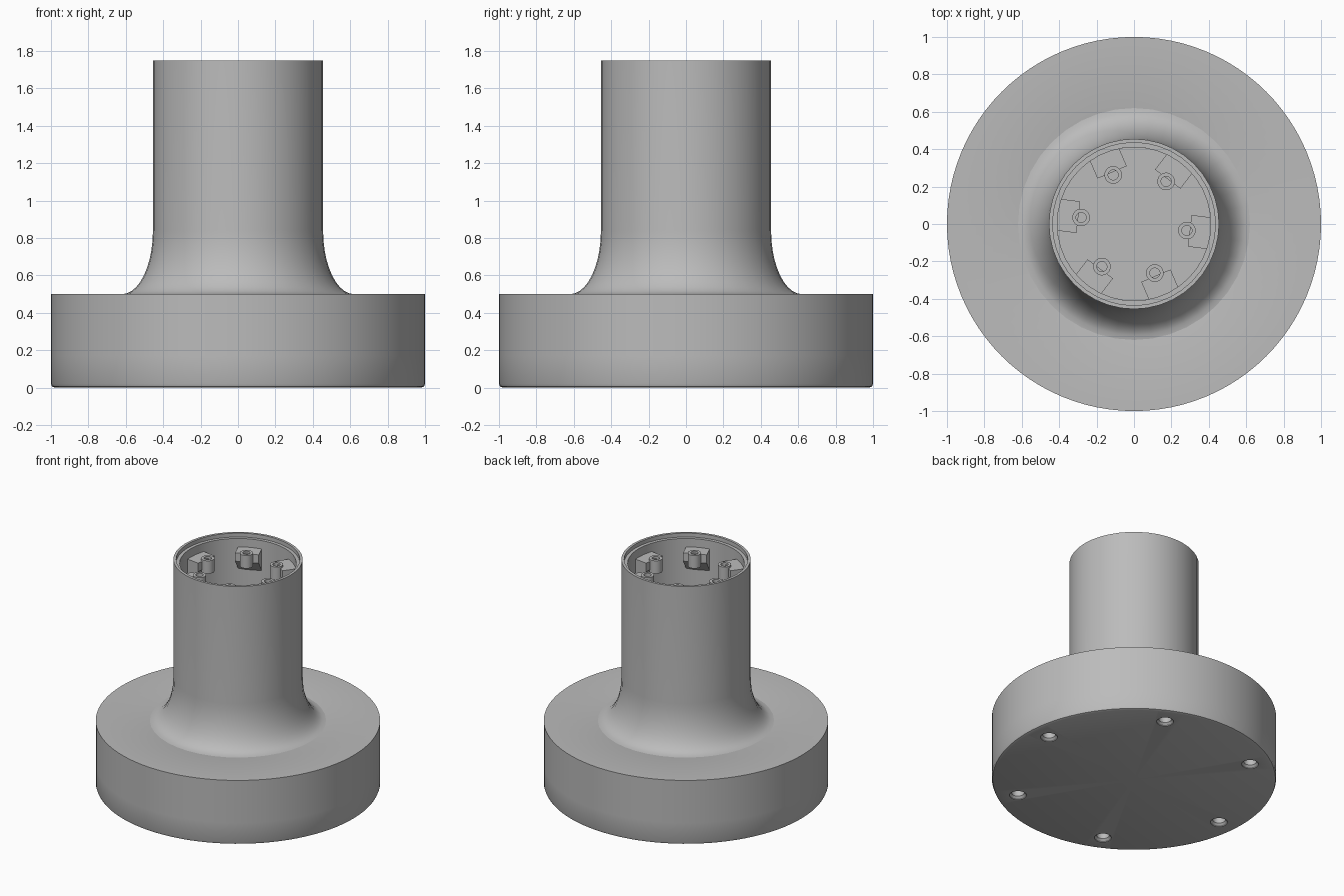
import bpy, bmesh
from math import sin, cos, pi, radians
from mathutils import Matrix

if "Cube" in bpy.data.objects:
    bpy.data.objects.remove(bpy.data.objects["Cube"])

grey = bpy.data.materials.new("grey plastic")
grey.use_nodes = True
grey.diffuse_color = (0.5, 0.5, 0.5, 1)
grey.node_tree.nodes["Principled BSDF"].inputs["Base Color"].default_value = (0.5, 0.5, 0.5, 1)


def finish(name, bm):
    """Turn a bmesh into a shaded object."""
    bmesh.ops.remove_doubles(bm, verts=bm.verts, dist=1e-5)
    bmesh.ops.recalc_face_normals(bm, faces=bm.faces)
    mesh = bpy.data.meshes.new(name)
    bm.to_mesh(mesh)
    bm.free()
    mesh.materials.append(grey)
    obj = bpy.data.objects.new(name, mesh)
    bpy.context.collection.objects.link(obj)
    return obj


def smooth(obj):
    bpy.ops.object.select_all(action="DESELECT")
    obj.select_set(True)
    bpy.context.view_layer.objects.active = obj
    bpy.ops.object.shade_smooth_by_angle(angle=radians(30))


def spin(bm, profile, segments, matrix=Matrix()):
    """Revolve an (r, z) profile about z, then place it."""
    verts = [bm.verts.new((r, 0, z)) for r, z in profile]
    edges = [bm.edges.new(pair) for pair in zip(verts, verts[1:])]
    before = set(bm.verts) - set(verts)
    bmesh.ops.spin(bm, geom=verts + edges, cent=(0, 0, 0), axis=(0, 0, 1),
                   angle=2 * pi, steps=segments, use_duplicate=False)
    new = [v for v in bm.verts if v not in before]
    bmesh.ops.remove_doubles(bm, verts=new, dist=1e-5)
    new = [v for v in bm.verts if v not in before]
    bmesh.ops.transform(bm, matrix=matrix, verts=new)


def ring(radius, first_angle):
    """Six placements spaced evenly round the axis."""
    for i in range(6):
        turn = Matrix.Rotation(radians(first_angle + 60 * i), 4, "Z")
        yield turn @ Matrix.Translation((radius, 0, 0))


# Bottom lid with rounded lower edge
bm = bmesh.new()
spin(bm, [(0, 0), (0.98, 0), (0.994, 0.006), (1, 0.02), (1, 0.17),
          (0.95, 0.17), (0.95, 0.15), (0, 0.15)], 96)
lid = finish("bottom_lid", bm)

# Countersunk screw holes in the lid
bm = bmesh.new()
for place in ring(0.845, 5):
    spin(bm, [(0, -0.05), (0.06, -0.05), (0.06, 0.005), (0.045, 0.02),
              (0.045, 0.12), (0, 0.12)], 24, place)
cutter = finish("screw_hole_cutter", bm)
cutter.hide_render = True
cut = lid.modifiers.new("screw holes", "BOOLEAN")
cut.object = cutter
cut.solver = "EXACT"
bpy.context.view_layer.objects.active = lid
bpy.ops.object.modifier_apply(modifier=cut.name)
bpy.data.objects.remove(cutter)
smooth(lid)

# Hollow base drum
bm = bmesh.new()
spin(bm, [(0.95, 0.17), (1, 0.17), (1, 0.5), (0.6, 0.5), (0.41, 0.45),
          (0.95, 0.45), (0.95, 0.17)], 96)
smooth(finish("base_drum", bm))

# Neck tube: flared foot, stepped rim and inner wall
flare = [(0.62 - 0.165 * sin(t * pi / 20), 0.84 - 0.34 * cos(t * pi / 20))
         for t in range(11)]
bm = bmesh.new()
spin(bm, flare + [(0.455, 1.75), (0.435, 1.75), (0.435, 1.72), (0.41, 1.72),
                  (0.41, 0.45)], 40)
smooth(finish("neck_tube", bm))

# Screw bosses inside the rim
bm = bmesh.new()
for place in ring(0.285, -7):
    spin(bm, [(0, 1.57), (0.047, 1.57), (0.047, 1.67), (0.027, 1.67),
              (0.027, 1.6), (0, 1.6)], 24, place)
smooth(finish("screw_bosses", bm))

# Wedge brackets joining the bosses to the wall
bm = bmesh.new()
wedge = [(0.015, 1.655), (0.135, 1.655), (0.135, 1.47), (0.015, 1.59)]
for place in ring(0.285, -7):
    sides = [[bm.verts.new(place @ Matrix.Translation((u, v, z)) @ Matrix().to_translation())
              for u, z in wedge] for v in (-0.085, 0.085)]
    for side in sides:
        bm.faces.new(side)
    for i in range(4):
        j = (i + 1) % 4
        bm.faces.new((sides[0][i], sides[0][j], sides[1][j], sides[1][i]))
finish("boss_brackets", bm)
